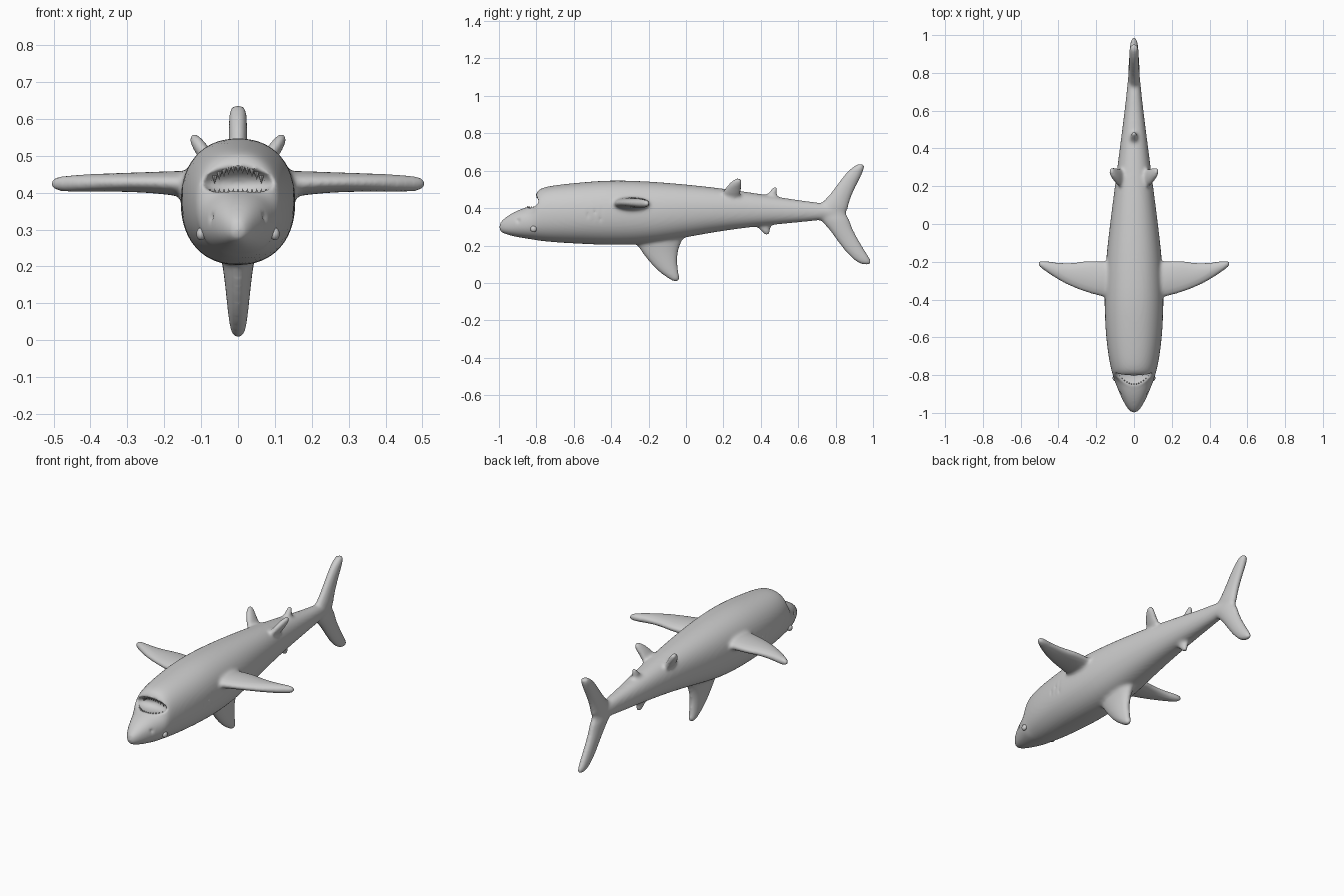
import bpy, math
from mathutils import Vector

if "Cube" in bpy.data.objects:
    bpy.data.objects.remove(bpy.data.objects["Cube"])


def loft(name, rings):
    """Skin closed rings of points, cap both ends and round off with subdivision."""
    n = len(rings[0])
    verts = [p for r in rings for p in r]
    faces = [(i * n + j, i * n + (j + 1) % n, (i + 1) * n + (j + 1) % n, (i + 1) * n + j)
             for i in range(len(rings) - 1) for j in range(n)]
    faces += [tuple(reversed(range(n))), tuple(range(len(verts) - n, len(verts)))]
    me = bpy.data.meshes.new(name)
    me.from_pydata(verts, [], faces)
    ob = bpy.data.objects.new(name, me)
    bpy.context.collection.objects.link(ob)
    bpy.ops.object.select_all(action='DESELECT')
    ob.select_set(True)
    bpy.context.view_layer.objects.active = ob
    bpy.ops.object.mode_set(mode='EDIT')
    bpy.ops.mesh.select_all(action='SELECT')
    bpy.ops.mesh.normals_make_consistent(inside=False)
    bpy.ops.object.mode_set(mode='OBJECT')
    ob.modifiers.new("round", 'SUBSURF').levels = 2
    bpy.ops.object.convert(target='MESH')
    return ob


def fin(name, sections, side=1):
    """Fin from (leading point, trailing point, half thickness) sections."""
    secs = [(Vector(a), Vector(b), t) for a, b, t in sections]
    span = (secs[-1][0] + secs[-1][1]) - (secs[0][0] + secs[0][1])
    rings = []
    for a, b, t in secs:
        mid, half = (a + b) / 2, (b - a) / 2
        thick = half.cross(span).normalized() * t
        pts = [mid + half * math.cos(k * math.tau / 12) + thick * math.sin(k * math.tau / 12)
               for k in range(12)]
        rings.append([Vector((p.x * side, p.y, p.z)) for p in pts])
    return loft(name, rings)


def flat(rows):
    """Centre-plane fin sections from (y, z, y, z, half thickness)."""
    return [((0, a, b), (0, c, d), t) for a, b, c, d, t in rows]


def blob(name, loc, size, rot=(0, 0, 0)):
    bpy.ops.mesh.primitive_uv_sphere_add(segments=24, ring_count=16, location=loc, rotation=rot)
    ob = bpy.context.object
    ob.name = name
    ob.scale = size
    bpy.ops.object.shade_smooth()
    return ob


def join(name, obs):
    bpy.ops.object.select_all(action='DESELECT')
    for o in obs:
        o.select_set(True)
    bpy.context.view_layer.objects.active = obs[0]
    bpy.ops.object.join()
    obs[0].name = name
    return obs[0]


# Trunk: y, top z, bottom z, half width
body = [(-1.0, .315, .28, .012), (-.985, .335, .267, .03), (-.94, .37, .252, .058),
        (-.88, .398, .24, .085), (-.825, .412, .232, .106), (-.805, .47, .228, .112),
        (-.79, .508, .225, .117), (-.70, .525, .215, .138), (-.55, .54, .207, .154),
        (-.40, .552, .20, .159), (-.20, .545, .205, .152), (0, .528, .243, .128),
        (.20, .506, .279, .102), (.40, .476, .304, .076), (.60, .442, .323, .05),
        (.72, .43, .335, .037), (.80, .41, .345, .03), (.86, .39, .35, .018)]


def power(v):
    return math.copysign(abs(v) ** .9, v)


rings = [[Vector((w * power(math.cos(k * math.tau / 24)), y,
                  (zt + zb) / 2 + (zt - zb) / 2 * power(math.sin(k * math.tau / 24))))
          for k in range(24)] for y, zt, zb, w in body]
parts = [loft("body", rings)]

# Fins on the centre plane
parts.append(fin("dorsal_fin", flat([
    (-.30, .27, .02, .27, .06), (-.27, .205, -.02, .225, .045), (-.225, .14, -.045, .15, .036),
    (-.155, .06, -.04, .07, .028), (-.09, .02, -.03, .025, .022), (-.07, .005, -.032, .006, .012)])))
parts.append(fin("tail_upper", flat([
    (.66, .38, .87, .36, .035), (.74, .44, .87, .415, .03), (.80, .52, .90, .495, .027),
    (.86, .60, .945, .58, .027), (.905, .63, .958, .622, .025), (.925, .64, .955, .637, .018)])))
parts.append(fin("tail_lower", flat([
    (.66, .38, .87, .39, .035), (.73, .325, .885, .305, .032), (.785, .255, .92, .24, .028),
    (.84, .175, .965, .165, .026), (.90, .115, .998, .115, .022), (.94, .095, .995, .095, .012)])))
parts.append(fin("rear_fin_top", flat([
    (.40, .44, .49, .44, .022), (.435, .48, .488, .472, .02), (.465, .51, .49, .508, .018),
    (.472, .52, .487, .518, .008)])))
parts.append(fin("rear_fin_bottom", flat([
    (.35, .33, .46, .33, .022), (.385, .29, .452, .29, .02), (.415, .263, .45, .263, .018),
    (.425, .252, .446, .252, .008)])))

# Paired fins
for s, label in ((1, "left"), (-1, "right")):
    parts.append(fin("side_fin_" + label, [
        ((.08, -.41, .42), (.08, -.19, .42), .04), ((.16, -.392, .425), (.16, -.195, .425), .036),
        ((.24, -.372, .428), (.24, -.183, .428), .029), ((.34, -.335, .428), (.34, -.208, .428), .026),
        ((.44, -.275, .425), (.44, -.197, .425), .025), ((.495, -.232, .424), (.495, -.19, .424), .022),
        ((.51, -.22, .424), (.51, -.2, .424), .012)], s))
    parts.append(fin("rear_side_fin_" + label, [
        ((.06, .18, .46), (.06, .30, .45), .022), ((.09, .205, .51), (.09, .298, .50), .021),
        ((.115, .245, .547), (.118, .302, .54), .019), ((.125, .268, .562), (.127, .298, .56), .01)], s))
shark = join("shark_body", parts)

# Cutters: mouth, gill slits and nostrils
cuts = [blob("mouth_cut", (0, -.815, .432), (.102, .068, .038), (-.2, 0, 0))]
for s in (1, -1):
    for y in (-.525, -.49, -.455):
        cuts.append(blob("gill_cut", (s * .16, y, .36), (.014, .007, .07), (-.12, 0, 0)))
    cuts.append(blob("nostril_cut", (s * .077, -.90, .335), (.013, .013, .015)))
cutter = join("cutter", cuts)
cutter.hide_render = True
cutter.hide_viewport = False
cutter.display_type = 'WIRE'

# Fuse the parts into one skin, carve, then soften
bpy.context.view_layer.objects.active = shark


def skin(size, rounds):
    m = shark.modifiers.new("fuse", 'REMESH')
    m.mode, m.voxel_size, m.use_smooth_shade = 'VOXEL', size, True
    m = shark.modifiers.new("soften", 'SMOOTH')
    m.factor, m.iterations = .5, rounds


skin(.009, 5)
b = shark.modifiers.new("carve", 'BOOLEAN')
b.operation, b.object, b.solver = 'DIFFERENCE', cutter, 'EXACT'
skin(.0075, 3)
bpy.ops.object.select_all(action='DESELECT')
shark.select_set(True)
bpy.ops.object.convert(target='MESH')
bpy.data.objects.remove(cutter)

# Eyes
for s, label in ((1, "left"), (-1, "right")):
    blob("eye_" + label, (s * .1, -.815, .288), (.013, .017, .017))

# Teeth: an arched row on the lower jaw and a straighter row on the upper jaw
rows = {"lower_teeth": [], "upper_teeth": []}
for i in range(13):
    t = (i / 12 - .5) * 2
    x = .076 * t
    for row, y, z, flip in (("lower_teeth", -.797 + .03 * t * t, .463 - .04 * t * t, math.pi),
                            ("upper_teeth", -.848 + .045 * t * t, .401, 0)):
        bpy.ops.mesh.primitive_cone_add(vertices=8, radius1=.007, radius2=0, depth=.022,
                                        location=(x, y, z), rotation=(flip, 0, 0))
        rows[row].append(bpy.context.object)
for name, obs in rows.items():
    join(name, obs)
